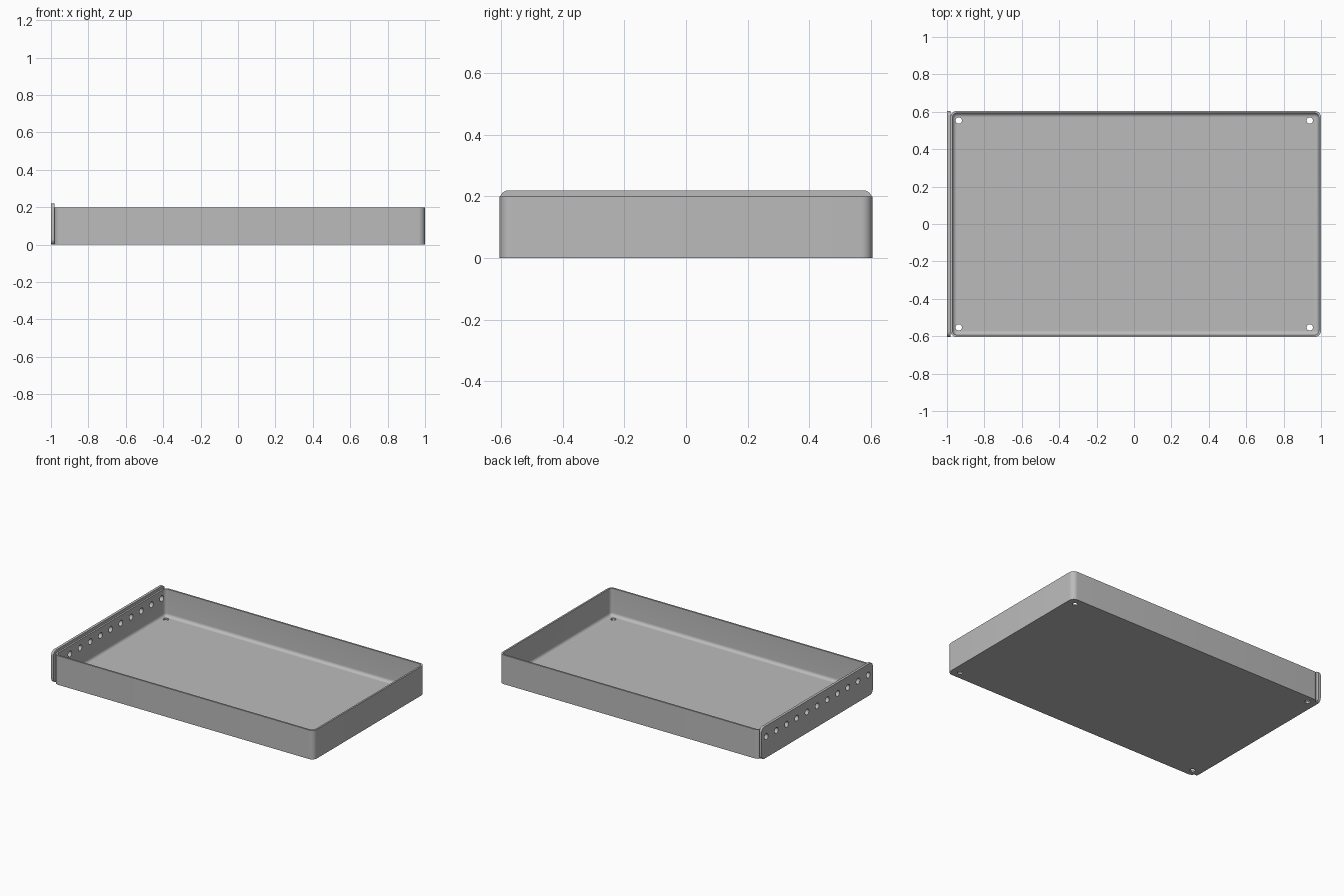
import bpy, bmesh, math
from mathutils import Matrix, Vector

cube = bpy.data.objects.get("Cube")
if cube:
    bpy.data.objects.remove(cube, do_unlink=True)

# Main sizes
LEFT, RIGHT, HALF_Y = -0.982, 1.0, 0.605
WALL, FLOOR, HEIGHT = 0.012, 0.012, 0.2
CORNER, FILLET = 0.036, 0.022
PLATE_TOP = 0.22
STEPS = 8

grey = bpy.data.materials.new("light grey metal")
grey.use_nodes = True
colour = (0.5, 0.5, 0.5, 1)
grey.diffuse_color = colour
grey.node_tree.nodes["Principled BSDF"].inputs["Base Color"].default_value = colour


def rounded_rect(u0, u1, v0, v1, r):
    """Counter-clockwise outline with rounded corners."""
    points = []
    corners = [(u1 - r, v1 - r), (u0 + r, v1 - r), (u0 + r, v0 + r), (u1 - r, v0 + r)]
    for i, (cu, cv) in enumerate(corners):
        for k in range(STEPS + 1):
            a = math.pi / 2 * (i + k / STEPS)
            points.append((cu + r * math.cos(a), cv + r * math.sin(a)))
    return points


def loft(name, rings):
    """Join matching rings into a closed solid."""
    bm = bmesh.new()
    loops = [[bm.verts.new(p) for p in ring] for ring in rings]
    for a, b in zip(loops, loops[1:]):
        for i in range(len(a)):
            j = (i + 1) % len(a)
            bm.faces.new((a[i], a[j], b[j], b[i]))
    bm.faces.new(loops[0][::-1])
    bm.faces.new(loops[-1])
    bmesh.ops.recalc_face_normals(bm, faces=bm.faces)
    return make_object(name, bm)


def make_object(name, bm):
    mesh = bpy.data.meshes.new(name)
    bm.to_mesh(mesh)
    bm.free()
    mesh.materials.append(grey)
    obj = bpy.data.objects.new(name, mesh)
    bpy.context.collection.objects.link(obj)
    return obj


def hole_cutter(name, centres, radius, axis):
    """Row of cylinders pointing along the given axis."""
    bm = bmesh.new()
    turn = Vector((0, 0, 1)).rotation_difference(Vector(axis)).to_matrix().to_4x4()
    for c in centres:
        bmesh.ops.create_cone(bm, cap_ends=True, segments=24, radius1=radius,
                              radius2=radius, depth=0.1,
                              matrix=Matrix.Translation(c) @ turn)
    obj = make_object(name, bm)
    obj.hide_render = True
    return obj


def cut(obj, cutter):
    mod = obj.modifiers.new("holes", "BOOLEAN")
    mod.operation, mod.solver, mod.object = "DIFFERENCE", "EXACT", cutter
    bpy.context.view_layer.objects.active = obj
    bpy.ops.object.modifier_apply(modifier=mod.name)


# Tray: outer wall, rim, inner wall, then a filleted inside floor edge
section = [(0, 0), (0, HEIGHT), (WALL, HEIGHT)]
for k in range(STEPS + 1):
    a = math.pi / 2 * k / STEPS
    section.append((WALL + FILLET * (1 - math.cos(a)), FLOOR + FILLET * (1 - math.sin(a))))
rings = []
for inset, z in section:
    outline = rounded_rect(LEFT + inset, RIGHT - inset, inset - HALF_Y, HALF_Y - inset,
                           CORNER - inset)
    rings.append([(x, y, z) for x, y in outline])
tray = loft("tray", rings)

# End plate with rounded corners, slightly taller than the tray
outline = rounded_rect(-HALF_Y, HALF_Y, 0, PLATE_TOP, 0.03)
end_plate = loft("end_plate", [[(x, y, z) for y, z in outline] for x in (-1, LEFT)])

# Corner holes in the floor and a row of holes through the end plate
floor_cutter = hole_cutter("floor_hole_cutter",
                           [(x, y, 0) for x in (-0.937, 0.94) for y in (-0.553, 0.553)],
                           0.017, (0, 0, 1))
end_cutter = hole_cutter("end_hole_cutter",
                         [(LEFT, 0.111 * i, 0.145) for i in range(-5, 6)],
                         0.02, (1, 0, 0))
cut(tray, floor_cutter)
cut(tray, end_cutter)
cut(end_plate, end_cutter)
for cutter in (floor_cutter, end_cutter):
    bpy.data.objects.remove(cutter, do_unlink=True)

# Smooth the rounded areas and keep the edges crisp
for obj in (tray, end_plate):
    bpy.ops.object.select_all(action="DESELECT")
    obj.select_set(True)
    bpy.context.view_layer.objects.active = obj
    bpy.ops.object.shade_smooth_by_angle(angle=math.radians(30))
